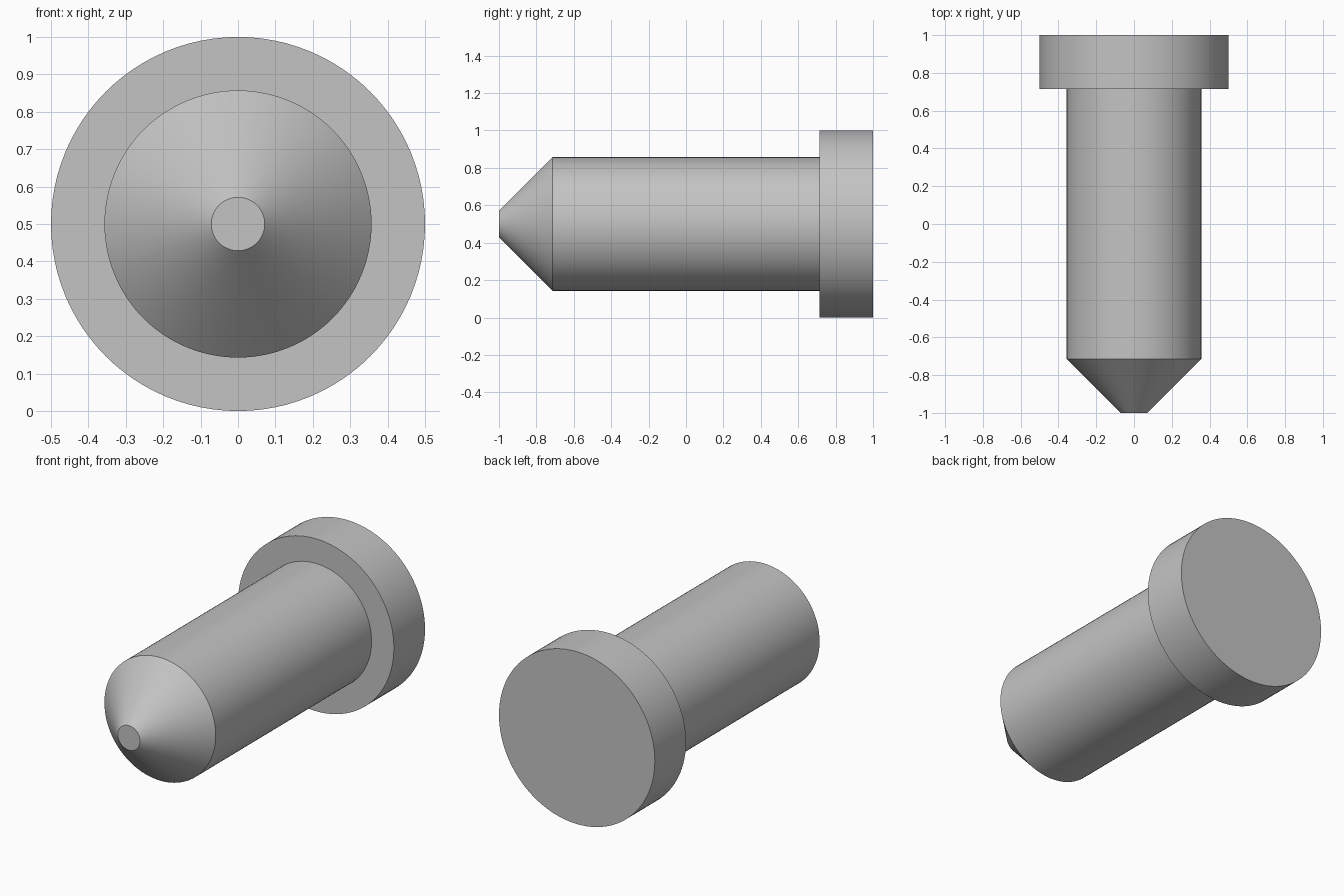
import bpy
import bmesh
import math
from mathutils import Matrix, Vector

cube = bpy.data.objects.get("Cube")
if cube:
    bpy.data.objects.remove(cube, do_unlink=True)

SEGMENTS = 96
AXIS_Z = 0.5

# Single plain grey metal
grey = bpy.data.materials.new("plain_grey")
grey.use_nodes = True
colour = (0.55, 0.55, 0.55, 1)
grey.diffuse_color = colour
grey.node_tree.nodes["Principled BSDF"].inputs["Base Color"].default_value = colour


def lathe(name, profile):
    """Revolve (radius, y) points around the lengthwise axis."""
    bm = bmesh.new()
    verts = [bm.verts.new((r, y, AXIS_Z)) for r, y in profile]
    edges = [bm.edges.new(pair) for pair in zip(verts, verts[1:])]
    bmesh.ops.spin(bm, geom=verts + edges, cent=(0, 0, AXIS_Z), axis=(0, 1, 0),
                   angle=math.tau, steps=SEGMENTS, use_merge=True)
    bmesh.ops.remove_doubles(bm, verts=bm.verts, dist=0.0001)
    # Close the flat tip and the flat head
    bmesh.ops.holes_fill(bm, edges=[e for e in bm.edges if e.is_boundary], sides=0)
    bmesh.ops.recalc_face_normals(bm, faces=bm.faces)
    mesh = bpy.data.meshes.new(name)
    bm.to_mesh(mesh)
    bm.free()
    mesh.materials.append(grey)
    obj = bpy.data.objects.new(name, mesh)
    bpy.context.collection.objects.link(obj)
    bpy.ops.object.select_all(action="DESELECT")
    obj.select_set(True)
    bpy.context.view_layer.objects.active = obj
    bpy.ops.object.shade_smooth_by_angle(angle=math.radians(30))
    return obj


# Blunt conical tip, straight shank, and wide flat head
lathe("locating_pin", [
    (0.0714, -1), (0.3571, -0.7143),
    (0.3571, 0.7143), (0.5, 0.7143), (0.5, 1),
])
